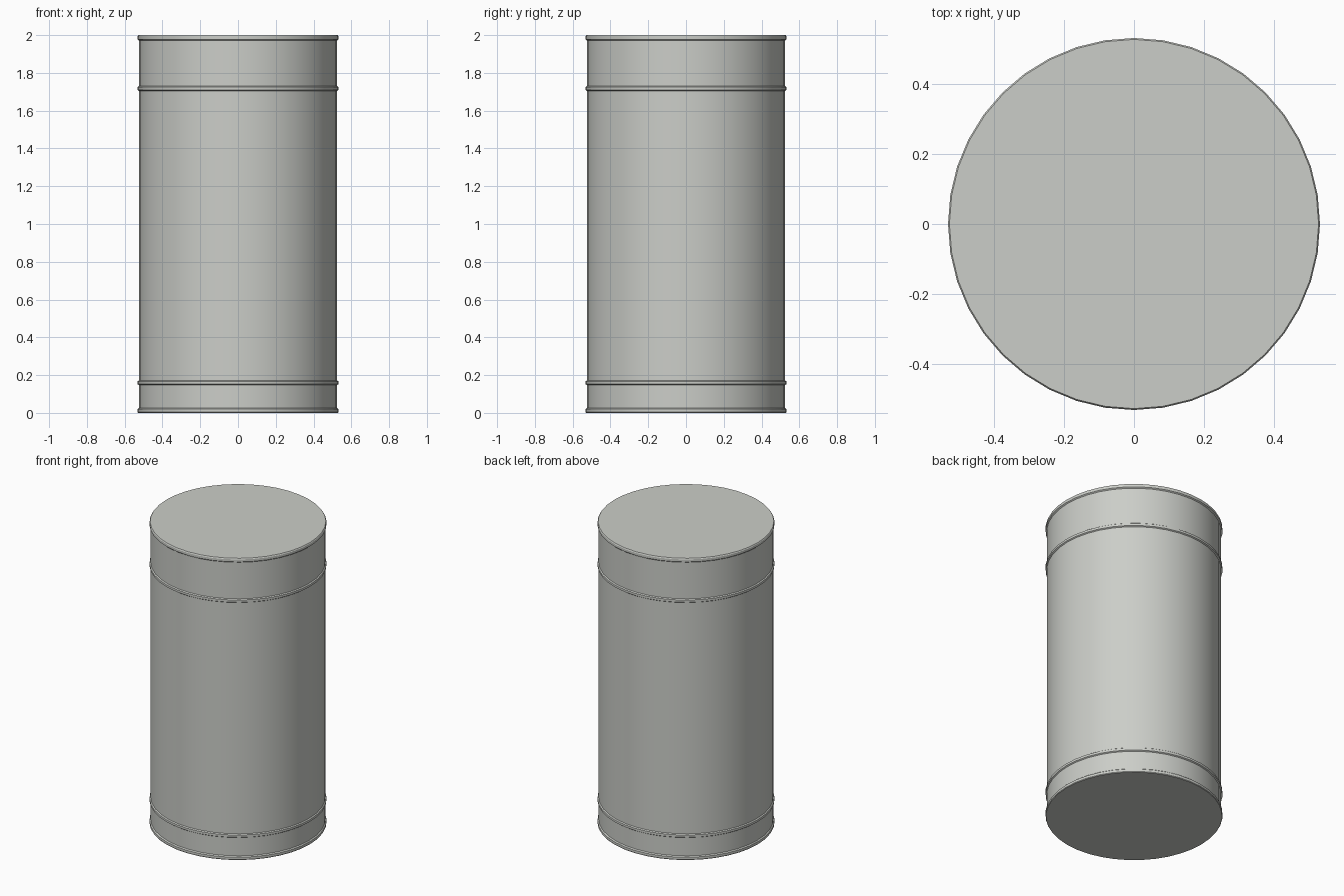
import bpy, bmesh, math

SIDES = 40
BODY_RADIUS = 0.525
RIM_RADIUS = 0.532

default_cube = bpy.data.objects.get("Cube")
if default_cube:
    bpy.data.objects.remove(default_cube, do_unlink=True)

# Single metal colour
metal = bpy.data.materials.new("light grey metal")
metal.use_nodes = True
colour = (0.6, 0.615, 0.58, 1)
metal.diffuse_color = colour
metal.node_tree.nodes["Principled BSDF"].inputs["Base Color"].default_value = colour


def bead(low, high, bevel=0.005):
    """Profile of a rounded raised band around the wall."""
    return [(BODY_RADIUS, low), (RIM_RADIUS, low + bevel),
            (RIM_RADIUS, high - bevel), (BODY_RADIUS, high)]


def lathe(name, profile):
    """Revolve a profile and close both ends with flat discs."""
    bm = bmesh.new()
    rings = []
    for radius, z in profile:
        angles = [math.tau * i / SIDES for i in range(SIDES)]
        rings.append([bm.verts.new((radius * math.cos(a), radius * math.sin(a), z))
                      for a in angles])
    for lower, upper in zip(rings, rings[1:]):
        for i in range(SIDES):
            j = (i + 1) % SIDES
            bm.faces.new((lower[i], lower[j], upper[j], upper[i]))
    bm.faces.new(list(reversed(rings[0])))
    bm.faces.new(rings[-1])
    mesh = bpy.data.meshes.new(name)
    bm.to_mesh(mesh)
    bm.free()
    obj = bpy.data.objects.new(name, mesh)
    bpy.context.collection.objects.link(obj)
    mesh.materials.append(metal)
    bpy.ops.object.select_all(action="DESELECT")
    obj.select_set(True)
    bpy.context.view_layer.objects.active = obj
    bpy.ops.object.shade_smooth_by_angle(angle=math.radians(30))
    return obj


# Drum wall with end rims and two raised beads
profile = [(RIM_RADIUS - 0.003, 0), (RIM_RADIUS, 0.004),
           (RIM_RADIUS, 0.02), (BODY_RADIUS, 0.026)]
profile += bead(0.147, 0.172)
profile += bead(1.705, 1.73)
profile += [(BODY_RADIUS, 1.972), (RIM_RADIUS, 1.978),
            (RIM_RADIUS, 1.994), (RIM_RADIUS - 0.004, 2)]
lathe("drum", profile)
